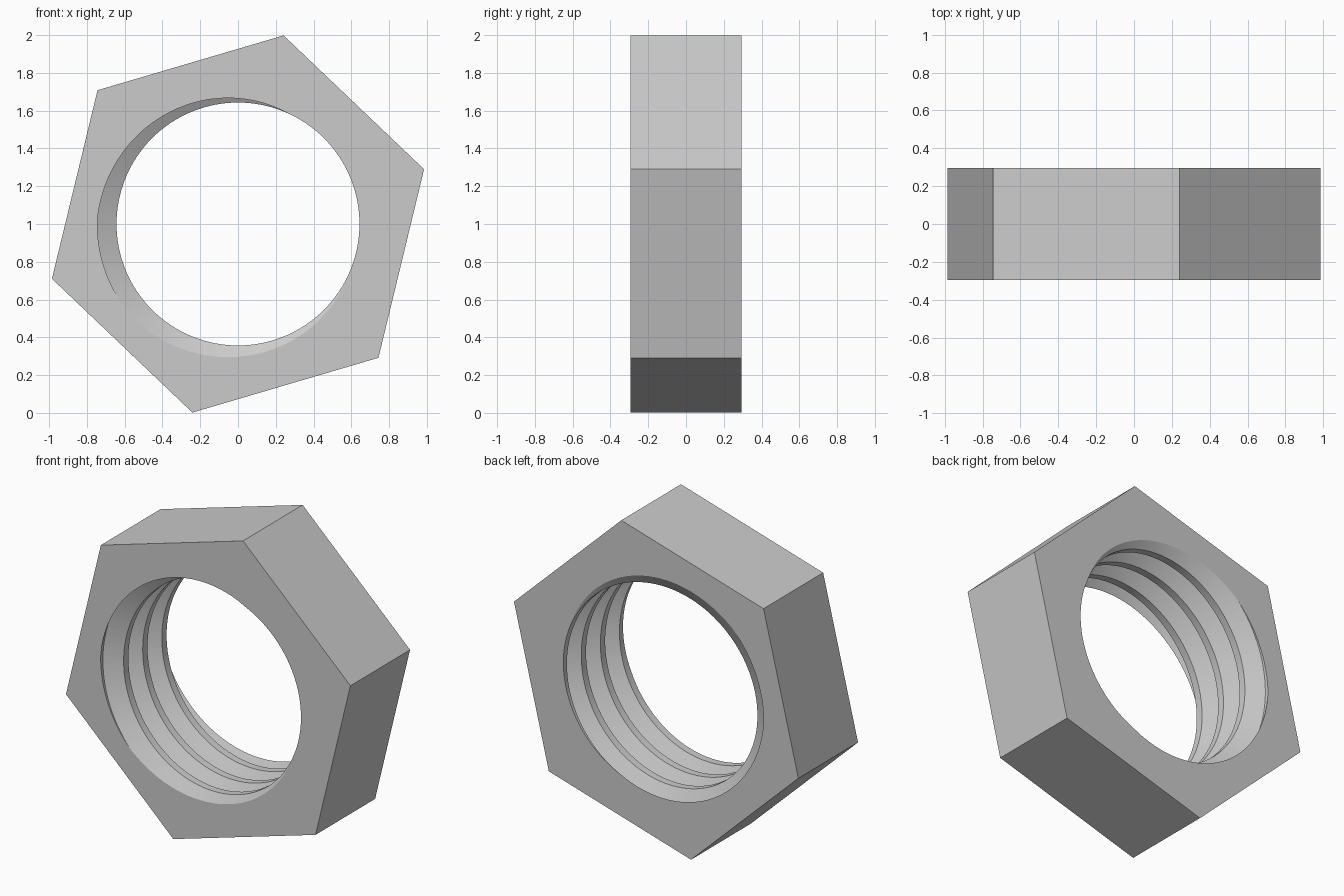
import bpy, bmesh, math
from math import radians, cos, sin, tau

old = bpy.data.objects.get("Cube")
if old:
    bpy.data.objects.remove(old, do_unlink=True)

HEX_RADIUS, HEX_TURN = 1.027, radians(16.4)
HALF, CENTRE_Z = 0.295, 1.0
CREST, ROOT, PITCH = 0.643, 0.745, 0.189
START = radians(66)          # where the thread meets the front face
SEGMENTS, TURNS = 128, 7
# One thread period: (fraction of the pitch, radius)
PROFILE = [(0, CREST), (0.3125, ROOT), (0.4375, ROOT), (0.75, CREST)]
STEP = len(PROFILE)


def point(radius, angle, y):
    return (radius * cos(angle), y, CENTRE_Z + radius * sin(angle))


bm = bmesh.new()

# Right-handed helical bore, longer than the nut
columns = []
for j in range(SEGMENTS):
    angle = tau * j / SEGMENTS
    column = []
    for i in range(TURNS * STEP):
        u, radius = PROFILE[i % STEP]
        y = -HALF + PITCH * (u + i // STEP - 2 - (angle - START) / tau)
        column.append(bm.verts.new(point(radius, angle, y)))
    columns.append(column)
columns.append([None] * STEP + columns[0])
for a, b in zip(columns, columns[1:]):
    for i in range(len(a) - 1):
        corners = (a[i], a[i + 1], b[i + 1], b[i])
        if None not in corners:
            bm.faces.new(corners)

# Trim the bore flush with both faces
for side in (-1, 1):
    bmesh.ops.bisect_plane(bm, geom=bm.verts[:] + bm.edges[:] + bm.faces[:],
                           dist=1e-5, plane_co=(0, side * HALF, 0),
                           plane_no=(0, side, 0), clear_outer=True)

# Hexagonal outline, with each end face filled around the hole
rings = []
for side in (-1, 1):
    rim = [e for e in bm.edges if e.is_boundary
           and all(abs(v.co.y - side * HALF) < 1e-4 for v in e.verts)]
    ring = [bm.verts.new(point(HEX_RADIUS, HEX_TURN + tau * k / 6, side * HALF))
            for k in range(6)]
    rim += [bm.edges.new((ring[k], ring[(k + 1) % 6])) for k in range(6)]
    bmesh.ops.triangle_fill(bm, edges=rim, use_beauty=True, normal=(0, side, 0))
    rings.append(ring)

# Six outer flats
front, back = rings
for k in range(6):
    n = (k + 1) % 6
    bm.faces.new((front[k], front[n], back[n], back[k]))
bmesh.ops.recalc_face_normals(bm, faces=bm.faces[:])

mesh = bpy.data.meshes.new("hex_nut")
bm.to_mesh(mesh)
bm.free()
nut = bpy.data.objects.new("hex_nut", mesh)
bpy.context.collection.objects.link(nut)

# Plain grey metal
grey = bpy.data.materials.new("plain_grey")
grey.use_nodes = True
colour = (0.6, 0.6, 0.6, 1)
grey.diffuse_color = colour
grey.node_tree.nodes["Principled BSDF"].inputs["Base Color"].default_value = colour
mesh.materials.append(grey)

# Smooth thread, crisp edges
bpy.context.view_layer.objects.active = nut
nut.select_set(True)
bpy.ops.object.shade_smooth_by_angle(angle=radians(20))
